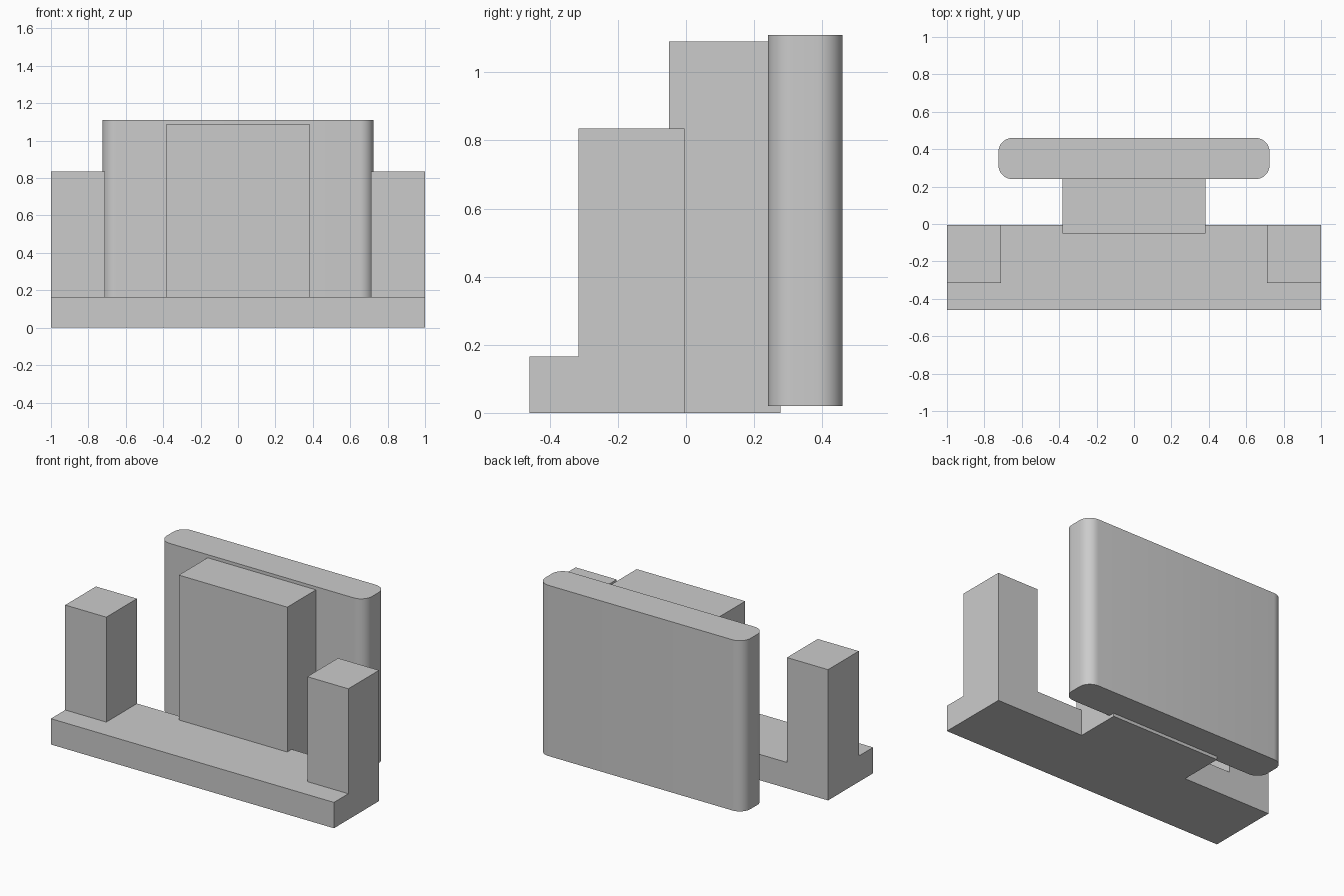
import bpy
import bmesh
import math

cube = bpy.data.objects.get("Cube")
if cube:
    bpy.data.objects.remove(cube, do_unlink=True)

grey = bpy.data.materials.new("plain grey")
grey.use_nodes = True
colour = (0.6, 0.6, 0.6, 1)
grey.diffuse_color = colour
grey.node_tree.nodes["Principled BSDF"].inputs["Base Color"].default_value = colour


def add_mesh(name, bm):
    mesh = bpy.data.meshes.new(name)
    bm.to_mesh(mesh)
    bm.free()
    mesh.materials.append(grey)
    obj = bpy.data.objects.new(name, mesh)
    bpy.context.collection.objects.link(obj)
    return obj


def box(name, xs, ys, zs, corner=0):
    """Box between the given limits, with optional rounded upright edges."""
    bm = bmesh.new()
    bmesh.ops.create_cube(bm, size=1)
    for v in bm.verts:
        for axis, (low, high) in enumerate((xs, ys, zs)):
            v.co[axis] = low if v.co[axis] < 0 else high
    if corner:
        upright = [e for e in bm.edges
                   if abs(e.verts[0].co.z - e.verts[1].co.z) > 0.01]
        bmesh.ops.bevel(bm, geom=upright, offset=corner, segments=8,
                        profile=0.5, affect='EDGES')
    return add_mesh(name, bm)


# Low plinth along the front
box("base", (-1, 1), (-0.46, -0.005), (0, 0.165))

# Square post at each end of the plinth
for side, name in ((1, "left_post"), (-1, "right_post")):
    box(name, sorted((side * 0.71, side)), (-0.315, -0.005), (0, 0.835))

# Core block joining the plinth to the panel
box("core_block", (-0.383, 0.383), (-0.05, 0.277), (0, 1.09))

# Tall rear panel with rounded upright edges, held just off the ground
panel = box("rear_panel", (-0.725, 0.725), (0.24, 0.46), (0.02, 1.11), corner=0.075)
bpy.context.view_layer.objects.active = panel
panel.select_set(True)
bpy.ops.object.shade_smooth_by_angle(angle=math.radians(30))
